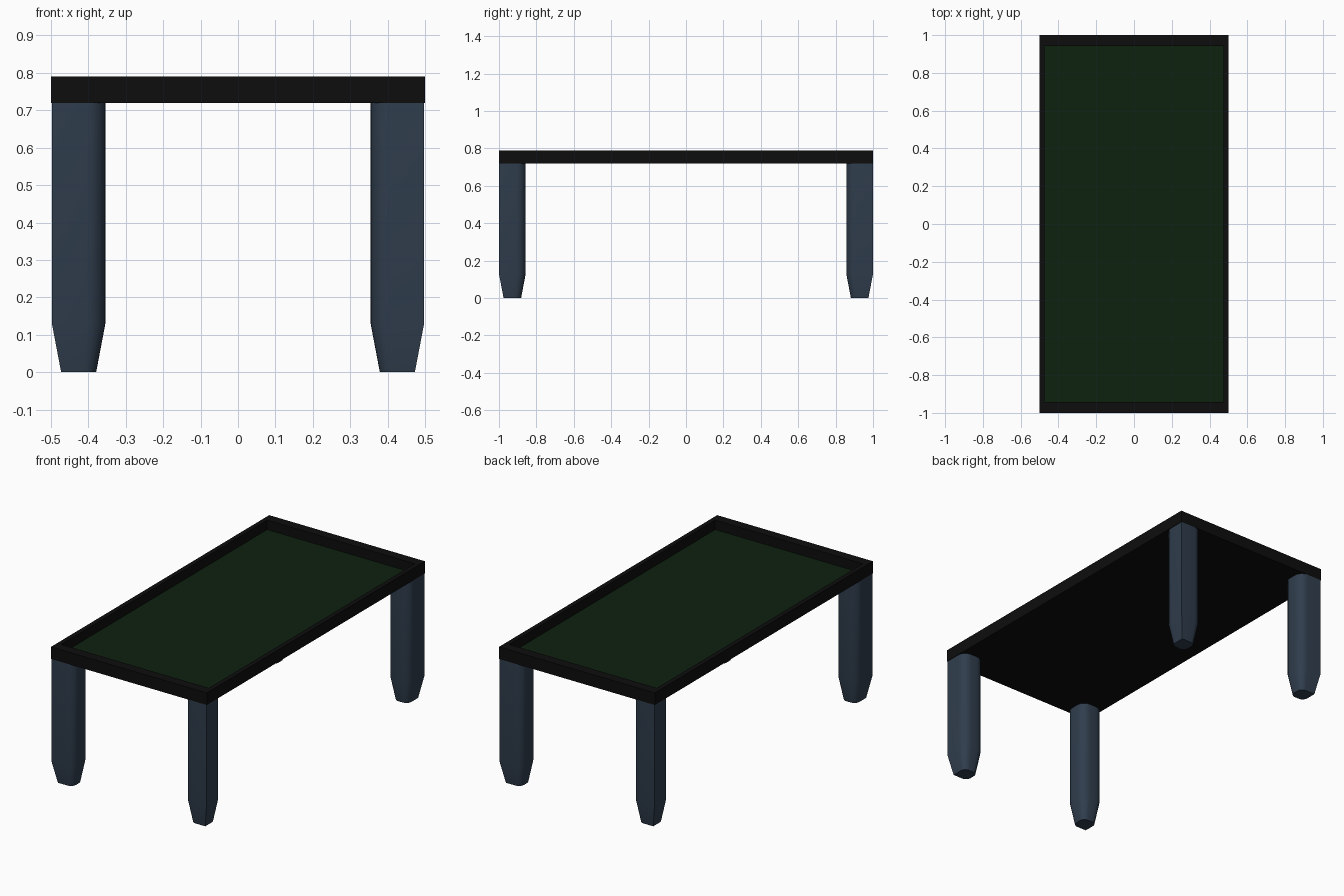
import bpy, bmesh, math

if "Cube" in bpy.data.objects:
    bpy.data.objects.remove(bpy.data.objects["Cube"])


def material(name, rgb):
    m = bpy.data.materials.new(name)
    m.diffuse_color = (*rgb, 1)
    m.use_nodes = True
    m.node_tree.nodes["Principled BSDF"].inputs["Base Color"].default_value = m.diffuse_color
    return m


BLACK = material("black frame", (0.004, 0.004, 0.004))
GREEN = material("dark green panel", (0.004, 0.0155, 0.0045))
SLATE = material("slate blue legs", (0.029, 0.047, 0.074))


def add_object(name, bm, mat):
    bmesh.ops.recalc_face_normals(bm, faces=bm.faces)
    mesh = bpy.data.meshes.new(name)
    bm.to_mesh(mesh)
    bm.free()
    mesh.materials.append(mat)
    obj = bpy.data.objects.new(name, mesh)
    bpy.context.collection.objects.link(obj)
    return obj


def box(name, low, high, mat):
    bm = bmesh.new()
    bmesh.ops.create_cube(bm, size=1)
    for v in bm.verts:
        v.co = [(a + b) / 2 + c * (b - a) for a, b, c in zip(low, high, v.co)]
    return add_object(name, bm, mat)


# Table top: base board, green inset panel, raised rim
BOTTOM, TOP = 0.72, 0.79
IX, IY = 0.473, 0.943
box("base_board", (-IX, -IY, BOTTOM), (IX, IY, 0.73), BLACK)
box("inset_panel", (-IX, -IY, 0.73), (IX, IY, 0.735), GREEN)
for s, side in ((-1, "left"), (1, "right")):
    xs = sorted((s * IX, s * 0.5))
    box(side + "_rim", (xs[0], -IY, BOTTOM), (xs[1], IY, TOP), BLACK)
for s, side in ((-1, "front"), (1, "back")):
    ys = sorted((s * IY, s * 1.0))
    box(side + "_rim", (-0.5, ys[0], BOTTOM), (0.5, ys[1], TOP), BLACK)


# Leg section: square with three rounded corners and a sharp outer corner
def leg_section(half, radius, sx, sy, steps=6):
    points = []
    for k, (cx, cy) in enumerate(((1, 1), (-1, 1), (-1, -1), (1, -1))):
        if k == 0:
            points.append((half * sx, half * sy))
            continue
        for i in range(steps + 1):
            a = math.pi / 2 * (k + i / steps)
            x = cx * (half - radius) + radius * math.cos(a)
            y = cy * (half - radius) + radius * math.sin(a)
            points.append((x * sx, y * sy))
    return points


# Legs: straight shaft with a tapered foot
def leg(name, sx, sy):
    bm = bmesh.new()
    rings = []
    for z, scale in ((0, 0.655), (0.13, 1), (BOTTOM, 1)):
        rings.append([bm.verts.new((0.426 * sx + x * scale, 0.9285 * sy + y * scale, z))
                      for x, y in leg_section(0.0715, 0.05, sx, sy)])
    n = len(rings[0])
    for a, b in zip(rings, rings[1:]):
        for i in range(n):
            bm.faces.new((a[i], a[(i + 1) % n], b[(i + 1) % n], b[i]))
    bm.faces.new(rings[0])
    bm.faces.new(rings[-1])
    obj = add_object(name, bm, SLATE)
    bpy.ops.object.select_all(action="DESELECT")
    obj.select_set(True)
    bpy.context.view_layer.objects.active = obj
    bpy.ops.object.shade_smooth_by_angle(angle=math.radians(30))


for sy, end in ((-1, "front"), (1, "back")):
    for sx, side in ((-1, "left"), (1, "right")):
        leg(f"{end}_{side}_leg", sx, sy)
